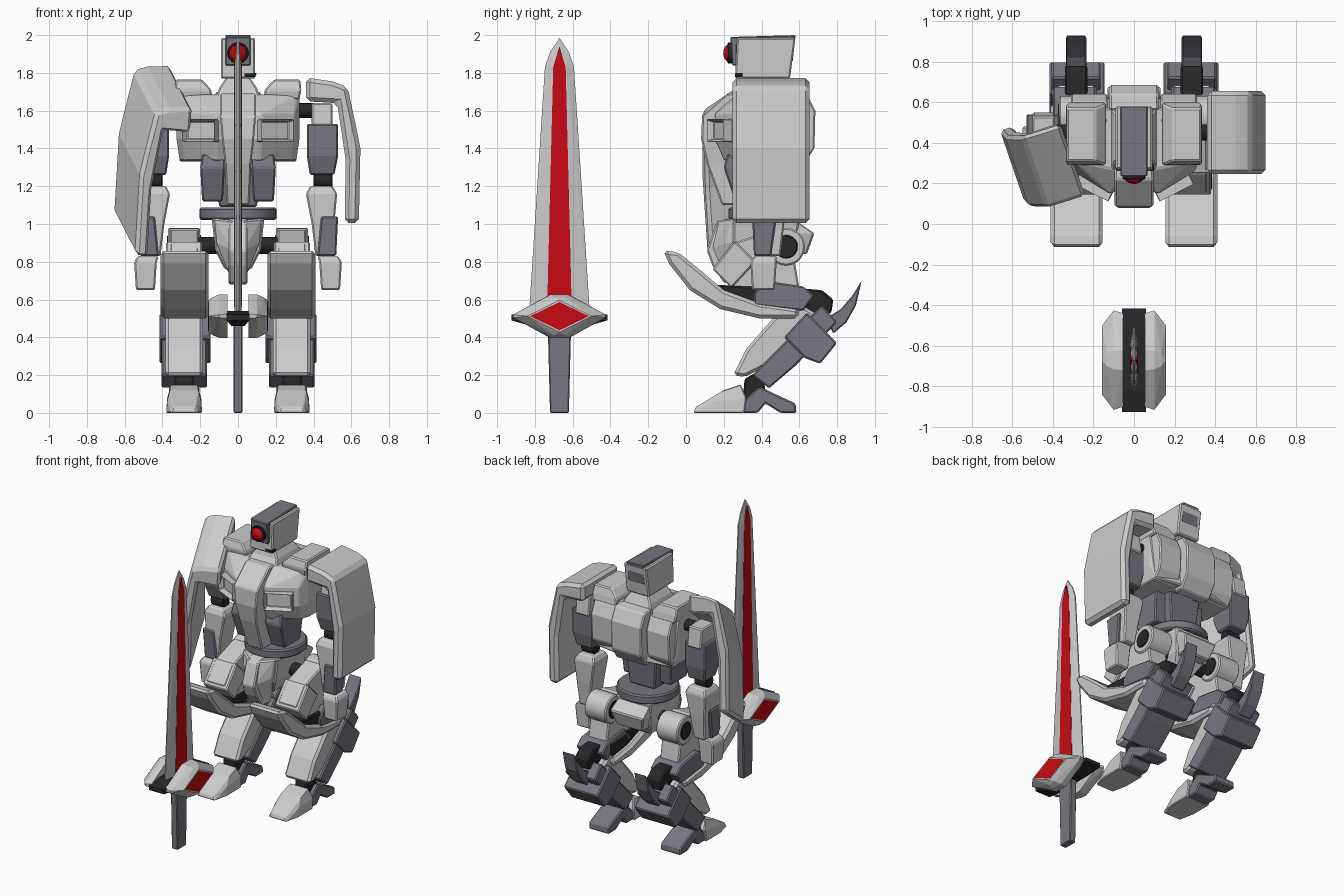
import bpy, bmesh, math
from mathutils import Vector, Matrix

if "Cube" in bpy.data.objects:
    bpy.data.objects.remove(bpy.data.objects["Cube"])

def mat(name, c):
    m = bpy.data.materials.new(name)
    m.diffuse_color = (*c, 1)
    m.use_nodes = True
    m.node_tree.nodes["Principled BSDF"].inputs["Base Color"].default_value = m.diffuse_color
    return m

RED = mat("red", (0.58, 0.003, 0.007))
MID = mat("mid_grey", (0.19, 0.18, 0.215))
BLK = mat("near_black", (0.02, 0.02, 0.022))

def finish(name, bm, m=None, mirror=False, bevel=0.008, smooth=False):
    bmesh.ops.recalc_face_normals(bm, faces=bm.faces)
    me = bpy.data.meshes.new(name)
    bm.to_mesh(me)
    bm.free()
    ob = bpy.data.objects.new(name, me)
    bpy.context.collection.objects.link(ob)
    if m:
        me.materials.append(m)
    if mirror:
        ob.modifiers.new("Mirror", 'MIRROR').use_mirror_merge = False
    if bevel:
        b = ob.modifiers.new("Bevel", 'BEVEL')
        b.width, b.segments = bevel, 1
    if smooth:
        bpy.context.view_layer.objects.active = ob
        ob.select_set(True)
        bpy.ops.object.shade_smooth_by_angle(angle=math.radians(35))
        ob.select_set(False)
    return ob

def solid(name, prof, a, b, place, *args, **kw):
    """Extrude a 2D profile from a to b; place(p, q, t) gives the 3D point."""
    bm = bmesh.new()
    ra = [bm.verts.new(place(p, q, a)) for p, q in prof]
    rb = [bm.verts.new(place(p, q, b)) for p, q in prof]
    bm.faces.new(ra)
    bm.faces.new(rb)
    for i in range(len(prof)):
        j = (i + 1) % len(prof)
        bm.faces.new((ra[i], ra[j], rb[j], rb[i]))
    return finish(name, bm, *args, **kw)

def side(name, prof, x0, x1, *args, **kw):      # profile in (y, z)
    return solid(name, prof, x0, x1, lambda p, q, t: (t, p, q), *args, **kw)

def stack(name, rows, *args, **kw):             # rows of (z, x0, x1, y0, y1)
    bm = bmesh.new()
    rings = [[bm.verts.new(v) for v in ((a, c, z), (b, c, z), (b, d, z), (a, d, z))]
             for z, a, b, c, d in rows]
    bm.faces.new(rings[0])
    bm.faces.new(rings[-1])
    for lo, hi in zip(rings, rings[1:]):
        for i in range(4):
            j = (i + 1) % 4
            bm.faces.new((lo[i], lo[j], hi[j], hi[i]))
    return finish(name, bm, *args, **kw)

def hull(name, pts, *args, **kw):
    bm = bmesh.new()
    for p in pts:
        bm.verts.new(p)
    bmesh.ops.convex_hull(bm, input=bm.verts)
    loose = [v for v in bm.verts if not v.link_faces]
    bmesh.ops.delete(bm, geom=loose, context='VERTS')
    bmesh.ops.dissolve_limit(bm, angle_limit=0.02, verts=bm.verts, edges=bm.edges)
    return finish(name, bm, *args, **kw)

def cyl(name, c, r, d, axis, *args, n=24, **kw):
    bm = bmesh.new()
    rot = {'x': Matrix.Rotation(math.pi / 2, 4, 'Y'), 'y': Matrix.Rotation(math.pi / 2, 4, 'X'),
           'z': Matrix()}[axis]
    bmesh.ops.create_cone(bm, cap_ends=True, segments=n, radius1=r, radius2=r, depth=d,
                          matrix=Matrix.Translation(c) @ rot)
    return finish(name, bm, *args, smooth=True, **kw)

# ---- head
side("head", [(.27, 1.985), (.58, 1.985), (.55, 1.77), (.26, 1.77)], -.09, .09)
side("head_cap", [(.235, 1.99), (.58, 2.0), (.565, 1.86), (.55, 1.85), (.55, 1.95), (.27, 1.95),
                  (.27, 1.84), (.245, 1.84)], -.067, .067, MID, bevel=.005)
cyl("eye_ring", (0, .235, 1.905), .056, .03, 'y', BLK, bevel=.004)
bm = bmesh.new()
bmesh.ops.create_uvsphere(bm, u_segments=20, v_segments=12, radius=.047,
                          matrix=Matrix.Translation((0, .23, 1.905)) @ Matrix.Diagonal((1, .7, 1, 1)))
finish("eye_lens", bm, RED, bevel=0, smooth=True)
stack("chin_sensor", [(1.775, .03, .09, .26, .3), (1.8, .03, .1, .26, .3)], BLK, bevel=.005)
stack("neck", [(1.66, -.12, .12, .25, .58), (1.72, -.1, .1, .3, .55), (1.78, -.06, .06, .32, .52)])

# ---- torso
low = [(.06, .17), (.12, .15), (.3, .26), (.325, .33), (.325, .54), (.06, .58)]
hull("chest_side", [(x * .95, y + .05, 1.335) for x, y in low] + [(x, y, 1.45) for x, y in low] +
     [(x, y, 1.58) for x, y in low] + [(x, max(y, .25 + x * .2), 1.685) for x, y in low], None, True)
stack("chest_center", [(1.1, -.06, .06, .19, .4), (1.32, -.07, .07, .11, .5), (1.45, -.085, .085, .08, .55),
                       (1.57, -.095, .095, .085, .58), (1.69, -.095, .095, .22, .58)])
# framed chest vents, turned with the chest face
bm = bmesh.new()
M = Matrix.Translation((.19, .195, 1.495)) @ Matrix.Rotation(math.radians(27), 4, 'Z')
bmesh.ops.create_cube(bm, size=1, matrix=M @ Matrix.Diagonal((.19, .1, .12, 1)))
bm.normal_update()
front = min(bm.faces, key=lambda f: f.calc_center_median().dot(M.to_3x3() @ Vector((0, 1, 0))))
bmesh.ops.inset_region(bm, faces=[front], thickness=.02)
bmesh.ops.translate(bm, verts=front.verts, vec=M.to_3x3() @ Vector((0, .04, 0)))
finish("chest_vent", bm, None, True, bevel=.004)
stack("shoulder_pad", [(1.66, .14, .325, .3, .6), (1.71, .14, .335, .29, .59), (1.765, .19, .33, .31, .57)], None, True)
side("back_panel", [(.56, 1.7), (.64, 1.69), (.685, 1.6), (.68, 1.4), (.62, 1.31), (.55, 1.31)], -.12, .12)
side("back_side_panel", [(.5, 1.69), (.6, 1.67), (.64, 1.58), (.63, 1.4), (.58, 1.33), (.5, 1.34)], .13, .31, None, True)
stack("abdomen", [(1.09, -.1, .1, .32, .5), (1.38, -.13, .13, .27, .52)], MID)
stack("abdomen_side", [(1.12, .08, .19, .26, .44), (1.3, .07, .2, .2, .46), (1.37, .07, .19, .22, .46)], MID, True)
cyl("waist_ring", (0, .43, 1.055), .205, .065, 'z', MID, bevel=.01, n=28)

# ---- pelvis
stack("pelvis", [(.76, -.07, .07, .3, .5), (.86, -.12, .12, .25, .58), (1.03, -.14, .14, .25, .6)])
side("crotch_plate", [(.22, 1.03), (.16, 1.01), (.11, .86), (.14, .78), (.2, .69), (.3, .68), (.34, .8), (.3, 1.03)],
     -.05, .05)
hull("crotch_wing", [(.03, .16, 1.02), (.125, .24, 1.03), (.115, .22, .9), (.05, .2, .74), (.03, .12, .86),
                     (.03, .4, 1.02), (.12, .4, 1.02), (.05, .36, .74)], None, True)
stack("rear_skirt", [(.84, -.1, .1, .56, .64), (.95, -.13, .13, .54, .68), (1.02, -.12, .12, .5, .58)])
cyl("hip_axle", (0, .45, .885), .045, .5, 'x', BLK, bevel=.005, n=16)

# ---- shoulder shields: one L-shaped profile (x, z)
L = [(.36, 1.775), (.5, 1.755), (.58, 1.725), (.62, 1.54), (.648, 1.4), (.64, 1.005), (.565, 1.005),
     (.57, 1.34), (.525, 1.64), (.36, 1.65)]
solid("left_shield", L, .245, .655, lambda p, q, t: (p, t, q), bevel=.022)
O, U, V, W = map(Vector, ((-.54, .11, .835), (.24, .08, -.04), (-.12, .35, .235), (.06, -.05, .81)))
solid("right_shield", L, 0, 1, lambda p, q, t: O + U * ((.64 - p) / .28) + V * t + W * ((q - 1.01) / .76),
      bevel=.018)

# ---- arms (mirrored)
cyl("shoulder_joint", (.37, .45, 1.6), .04, .13, 'x', BLK, True, bevel=.005, n=16)
stack("shoulder_block", [(1.5, .39, .5, .37, .55), (1.64, .39, .5, .39, .53)], None, True)
stack("upper_arm", [(1.26, .38, .51, .39, .52), (1.36, .365, .53, .36, .54), (1.53, .365, .53, .36, .54)], MID, True)
cyl("elbow", (.45, .44, 1.23), .042, .1, 'x', BLK, True, bevel=.005, n=16)
stack("forearm", [(.83, .41, .5, .37, .5), (1.0, .39, .51, .36, .52), (1.16, .36, .525, .36, .53),
                  (1.2, .38, .5, .38, .51)], None, True)
stack("forearm_plate", [(.83, .42, .52, .36, .45), (1.04, .44, .53, .35, .48)], MID, True)
stack("hand", [(.65, .44, .54, .35, .47), (.8, .43, .55, .34, .48), (.83, .42, .53, .36, .48)], None, True)

# ---- legs (mirrored)
cyl("hip_drum", (.285, .53, .88), .1, .17, 'x', None, True, bevel=.008, n=20)
cyl("hip_drum_cap", (.285, .53, .88), .065, .18, 'x', BLK, True, bevel=.008, n=20)
side("thigh", [(.15, .78), (.25, .9), (.46, .97), (.56, .9), (.6, .66), (.25, .64)], .21, .36, None, True)
side("thigh_front_block", [(.14, .76), (.26, .91), (.37, .8), (.24, .66)], .19, .38, None, True)
side("thigh_under_plate", [(.36, .63), (.42, .7), (.62, .67), (.68, .62), (.62, .54), (.36, .57)], .19, .4, MID, True)
side("knee_armor_lining", [(.14, .68), (.3, .67), (.6, .66), (.6, .55), (.3, .56), (.14, .63)], .19, .385, BLK, True)
side("knee_joint", [(.15, .65), (.6, .66), (.72, .65), (.78, .6), (.77, .53), (.65, .5), (.4, .55)],
     .23, .34, BLK, True)
side("knee_armor", [(-.12, .86), (-.09, .79), (.02, .65), (.18, .55), (.39, .5), (.59, .5), (.6, .55), (.39, .58),
                    (.2, .65), (.07, .76), (-.04, .85)], .155, .41, None, True, bevel=.018)
side("shin_front", [(.25, .2), (.32, .34), (.46, .5), (.58, .59), (.7, .52), (.62, .36), (.47, .27), (.31, .19)],
     .185, .385, None, True, bevel=.016)
side("shin_back", [(.35, .2), (.44, .13), (.58, .25), (.8, .48), (.72, .57), (.6, .45), (.45, .3)],
     .165, .405, MID, True)
side("calf_block", [(.52, .4), (.64, .53), (.8, .37), (.71, .26), (.63, .29)], .145, .415, MID, True)
side("heel_spur", [(.74, .5), (.82, .55), (.88, .62), (.93, .7), (.9, .57), (.85, .48), (.78, .42)],
     .235, .335, MID, True, bevel=.006)
side("ankle", [(.3, .06), (.31, .18), (.38, .22), (.42, .14), (.4, .06)], .235, .335, BLK, True)
hull("toe", [(x, y, z) for y, z, w in ((.04, .0, .07), (.05, .03, .06), (.2, .12, .075), (.29, .15, .07), (.32, .08, .09),
     (.31, 0, .095), (.15, 0, .095), (.15, .06, .09)) for x in (.285 - w, .285 + w)], None, True, bevel=.006)
side("heel", [(.3, .0), (.3, .06), (.39, .14), (.45, .11), (.58, .05), (.585, .0), (.5, 0), (.42, .05), (.38, 0)],
     .205, .365, MID, True, bevel=.008)

# ---- sword standing in front
S = -.67
def sym(pts):                                   # half outline (dy, z) to full outline about y = S
    return [(S + y, z) for y, z in pts] + [(S - y, z) for y, z in reversed(pts) if y > 0]
edge = sym([(.16, .54), (.077, 1.83), (.05, 1.91), (0, 1.985)])
hull("sword_blade", [(s * .004, y, z) for s in (-1, 1) for y, z in edge] +
     [(s * .018, S + (y - S) * .45, min(z, 1.94)) for s in (-1, 1) for y, z in edge if z < 1.9], bevel=0)
side("sword_blade_core", sym([(.065, .56), (.033, 1.83), (0, 1.94)]), -.02, .02, RED, bevel=0)
side("sword_grip", sym([(.05, 0), (.062, .47)]), -.025, .025, MID, bevel=.006)
hull("sword_guard_core", [(x, S + y, z) for x, y, z in
     [(sx * a, sy * b, c) for sx in (-1, 1) for sy in (-1, 1)
      for a, b, c in ((.06, .255, .49), (.06, .255, .52), (.06, .15, .54), (.035, .15, .46))]], BLK, bevel=0)
hull("guard_shell", [(x, S + s * y, .512 + t * z) for s in (-1, 1) for t in (-1, 1) for x, y, z in
     ((.055, .23, .012), (.055, .05, .115), (.1, .245, .008), (.1, .045, .115), (.135, .03, .1),
      (.157, .17, 0), (.157, 0, .085))], None, True, bevel=0)
hull("guard_gem", [(x, S + y, .512 + z) for x in (.15, .1585)
     for y, z in ((-.155, 0), (.155, 0), (0, .075), (0, -.075))], RED, True, bevel=0)
